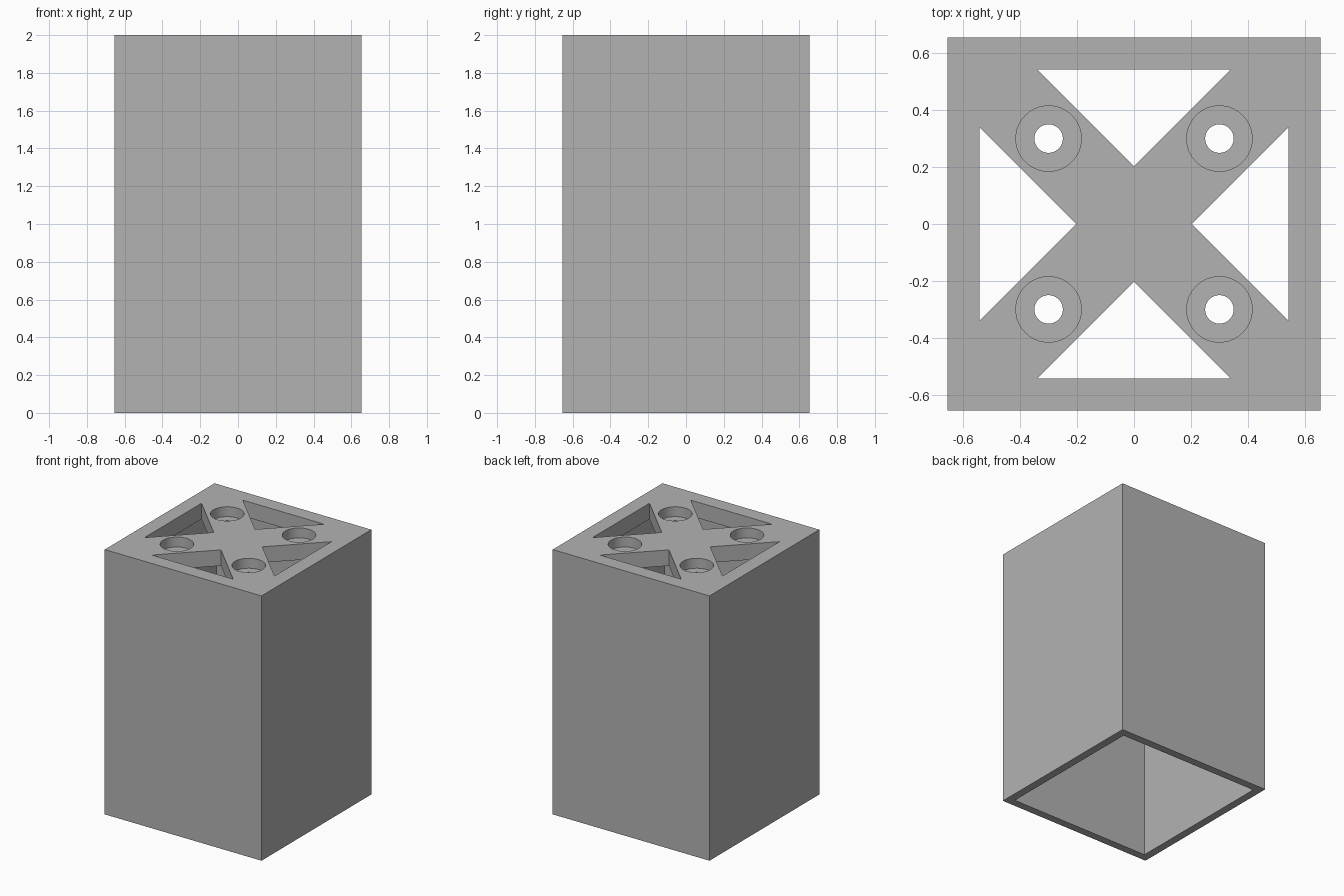
import bpy
import bmesh
from math import pi, radians
from mathutils import Matrix

HALF, HEIGHT = 0.655, 2.0
INNER = 0.595            # half width of the hollow
PLATE = 0.12             # thickness of the closed top
BORE_DEPTH = 0.075       # depth of the wide screw recess
SCREW = 0.3              # screw offset from the centre

if "Cube" in bpy.data.objects:
    bpy.data.objects.remove(bpy.data.objects["Cube"])

grey = bpy.data.materials.new("plain grey")
grey.use_nodes = True
colour = (0.45, 0.45, 0.45, 1)
grey.diffuse_color = colour
grey.node_tree.nodes["Principled BSDF"].inputs["Base Color"].default_value = colour


def add_object(name, bm):
    bmesh.ops.recalc_face_normals(bm, faces=bm.faces)
    mesh = bpy.data.meshes.new(name)
    bm.to_mesh(mesh)
    bm.free()
    mesh.materials.append(grey)
    obj = bpy.data.objects.new(name, mesh)
    bpy.context.collection.objects.link(obj)
    return obj


def box(name, half, bottom, top):
    bm = bmesh.new()
    place = (Matrix.Translation((0, 0, (bottom + top) / 2))
             @ Matrix.Diagonal((2 * half, 2 * half, top - bottom, 1)))
    bmesh.ops.create_cube(bm, size=1, matrix=place)
    return add_object(name, bm)


def cylinder(name, radius, x, y, bottom, top):
    bm = bmesh.new()
    bmesh.ops.create_cone(bm, cap_ends=True, segments=64, radius1=radius,
                          radius2=radius, depth=top - bottom,
                          matrix=Matrix.Translation((x, y, (bottom + top) / 2)))
    return add_object(name, bm)


def triangle(name, angle, bottom, top):
    bm = bmesh.new()
    points = [(0.203, 0), (0.543, 0.34), (0.543, -0.34)]
    face = bm.faces.new([bm.verts.new((x, y, bottom)) for x, y in points])
    solid = bmesh.ops.extrude_face_region(bm, geom=[face])["geom"]
    verts = [v for v in solid if isinstance(v, bmesh.types.BMVert)]
    bmesh.ops.translate(bm, verts=verts, vec=(0, 0, top - bottom))
    bmesh.ops.rotate(bm, verts=bm.verts, matrix=Matrix.Rotation(angle, 3, "Z"))
    return add_object(name, bm)


def cut(target, cutter):
    cutter.hide_render = True
    mod = target.modifiers.new("cut", "BOOLEAN")
    mod.operation = "DIFFERENCE"
    mod.solver = "EXACT"
    mod.object = cutter
    bpy.context.view_layer.objects.active = target
    bpy.ops.object.modifier_apply(modifier=mod.name)
    bpy.data.objects.remove(cutter)


# Square sleeve, open underneath
housing = box("housing", HALF, 0, HEIGHT)
cut(housing, box("hollow_cutter", INNER, -0.1, HEIGHT - PLATE))

# Triangular windows leave a diagonal cross in the top
for i in range(4):
    cut(housing, triangle("window_cutter", i * pi / 2, HEIGHT - 0.2, HEIGHT + 0.1))

# Recessed screw holes on the arms of the cross
for x in (-SCREW, SCREW):
    for y in (-SCREW, SCREW):
        cut(housing, cylinder("recess_cutter", 0.115, x, y,
                              HEIGHT - BORE_DEPTH, HEIGHT + 0.1))
        cut(housing, cylinder("screw_cutter", 0.05, x, y,
                              HEIGHT - 0.2, HEIGHT + 0.1))

# Smooth hole walls with crisp rims
bpy.ops.object.select_all(action="DESELECT")
housing.select_set(True)
bpy.context.view_layer.objects.active = housing
bpy.ops.object.shade_smooth_by_angle(angle=radians(30))
